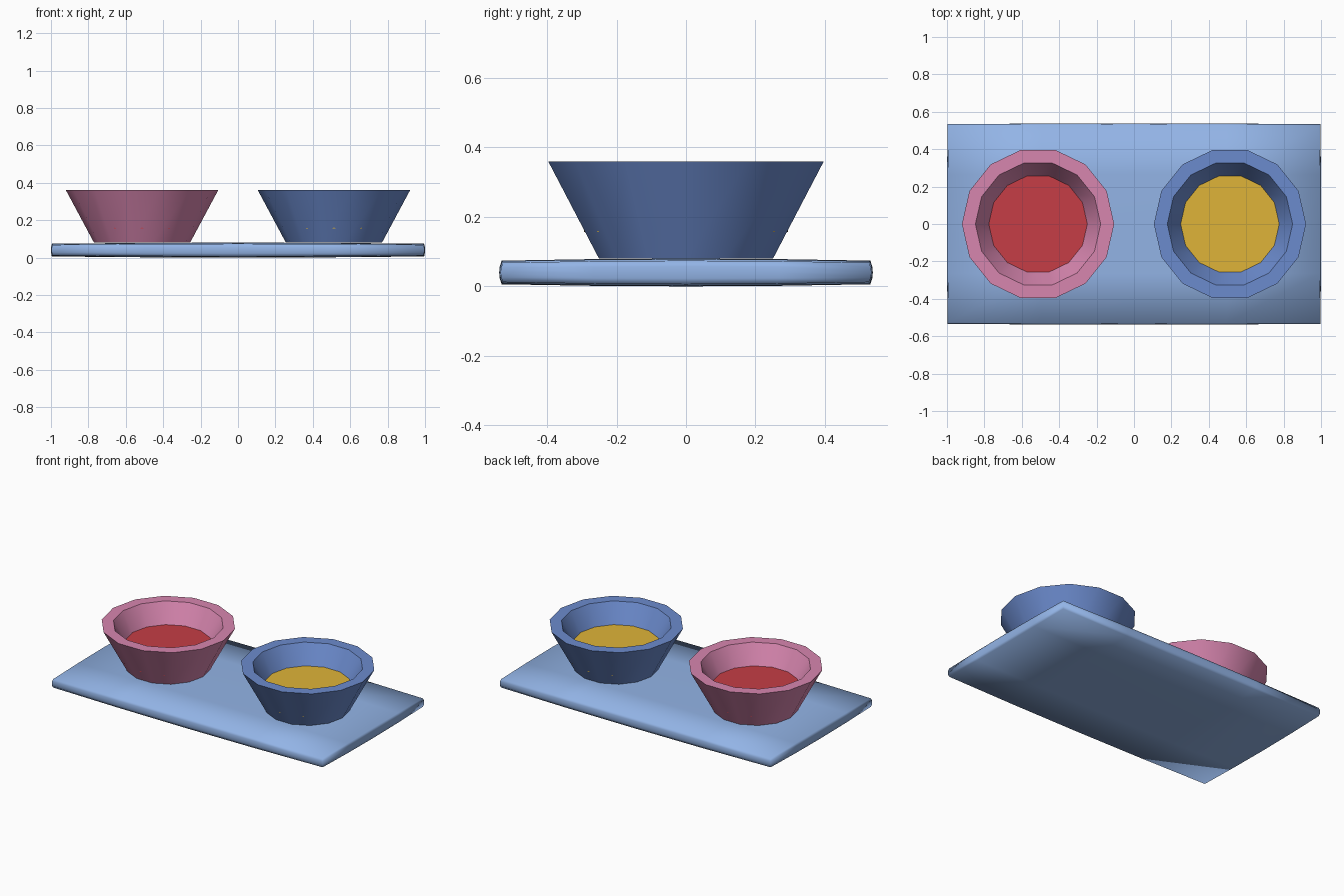
import bpy, bmesh, math

if "Cube" in bpy.data.objects:
    bpy.data.objects.remove(bpy.data.objects["Cube"])


def paint(obj, srgb):
    mat = bpy.data.materials.new(obj.name + "_colour")
    mat.diffuse_color = (*[c ** 2.2 for c in srgb], 1)
    mat.use_nodes = True
    mat.node_tree.nodes["Principled BSDF"].inputs["Base Color"].default_value = mat.diffuse_color
    obj.data.materials.append(mat)


def finish(name, bm, colour, angle):
    bmesh.ops.recalc_face_normals(bm, faces=bm.faces[:])
    mesh = bpy.data.meshes.new(name)
    bm.to_mesh(mesh)
    bm.free()
    obj = bpy.data.objects.new(name, mesh)
    bpy.context.collection.objects.link(obj)
    paint(obj, colour)
    bpy.ops.object.select_all(action='DESELECT')
    obj.select_set(True)
    bpy.context.view_layer.objects.active = obj
    bpy.ops.object.shade_smooth_by_angle(angle=math.radians(angle))
    return obj


def turned(name, profile, sides, x, colour):
    """Lathe a (radius, z) profile with a flat cap at both ends."""
    bm = bmesh.new()
    rings = [[bm.verts.new((x + r * math.cos(2 * math.pi * i / sides),
                            r * math.sin(2 * math.pi * i / sides), z))
              for i in range(sides)] for r, z in profile]
    for a, b in zip(rings, rings[1:]):
        for i in range(sides):
            j = (i + 1) % sides
            bm.faces.new((a[i], a[j], b[j], b[i]))
    bm.faces.new(rings[0])
    bm.faces.new(rings[-1])
    return finish(name, bm, colour, 35)


# Tray: thin slab, slightly pillowed on every side
bm = bmesh.new()
bmesh.ops.create_cube(bm, size=2)
bmesh.ops.subdivide_edges(bm, edges=bm.edges[:], cuts=3, use_grid_fill=True)
for vert in bm.verts:
    u, v, w = vert.co
    bu, bv, bw = 1 - u * u, 1 - v * v, 1 - w * w
    vert.co = (u * (0.992 + 0.003 * bv + 0.005 * bw),
               v * (0.527 + 0.004 * bu + 0.007 * bw),
               0.04 + w * (0.028 + 0.006 * bu + 0.006 * bv))
finish("tray", bm, (0.57, 0.70, 0.90), 180)

# Two thick-walled bowls with their contents
bowl = [(0.257, 0.08), (0.407, 0.36), (0.335, 0.36), (0.215, 0.15)]
filling = [(0.293, 0.156), (0.293, 0.235)]
for side, x, bowl_colour, fill_colour in (
        ("left", -0.513, (0.84, 0.52, 0.68), (0.77, 0.25, 0.28)),
        ("right", 0.513, (0.42, 0.54, 0.80), (0.87, 0.70, 0.23))):
    turned(side + "_bowl", bowl, 14, x, bowl_colour)
    turned(side + "_filling", filling, 12, x, fill_colour)
